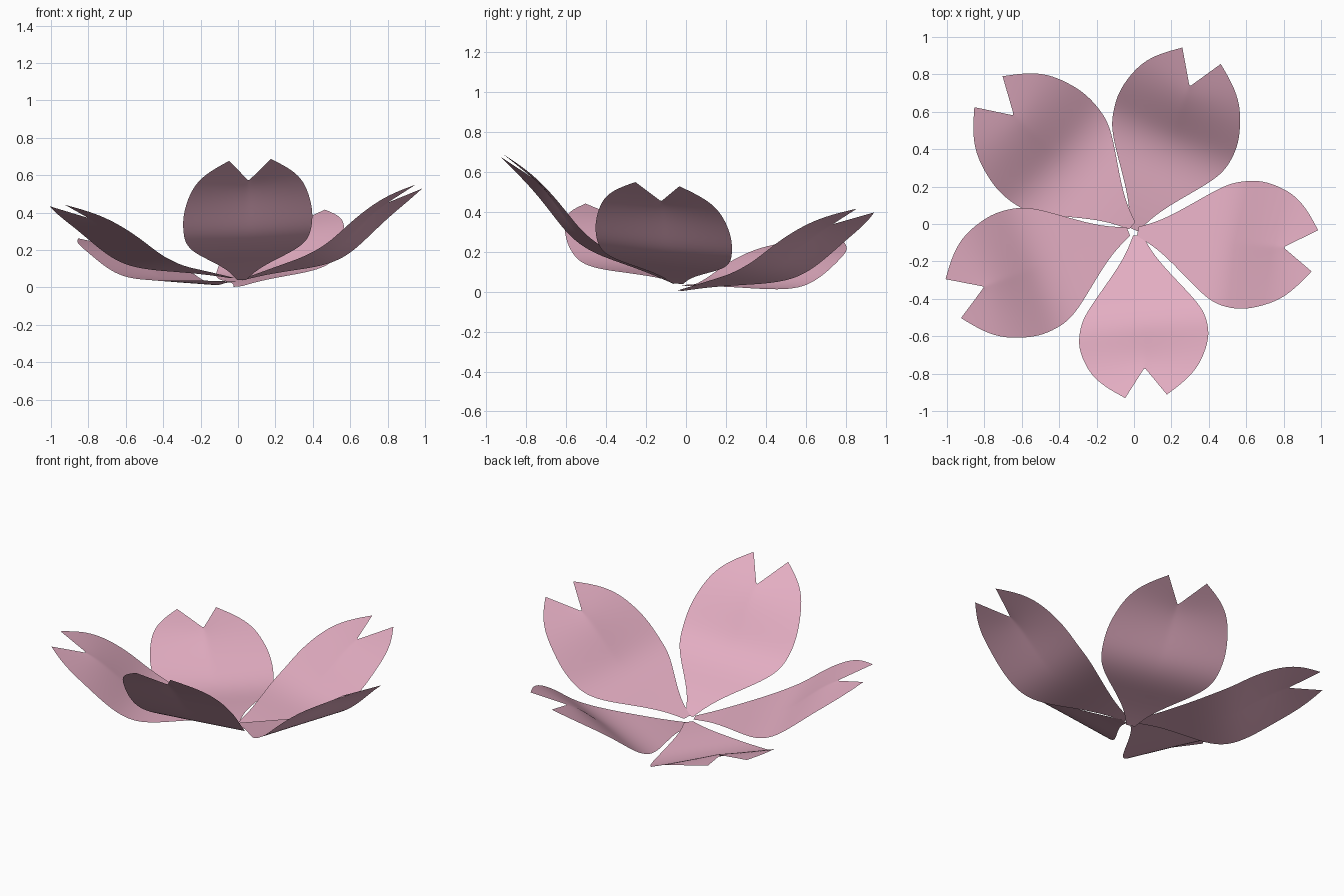
import bpy, math
from mathutils import Matrix, Vector

if "Cube" in bpy.data.objects:
    bpy.data.objects.remove(bpy.data.objects["Cube"])

pink = bpy.data.materials.new("petal_pink")
pink.diffuse_color = (0.77, 0.42, 0.54, 1)
pink.use_nodes = True
pink.node_tree.nodes["Principled BSDF"].inputs["Base Color"].default_value = pink.diffuse_color

# Petal rows: distance along petal, half width, lift away from the chord
ROWS = [(0.0, 0.025, 0.0), (0.12, 0.075, -0.022), (0.26, 0.18, -0.055),
        (0.36, 0.26, -0.080), (0.46, 0.325, -0.093), (0.56, 0.345, -0.085),
        (0.67, 0.35, -0.053), (0.79, 0.325, -0.020), (0.90, 0.285, 0.0),
        (0.99, 0.215, 0.008), (1.075, 0.112, 0.012)]
COLS = [-1, -0.75, -0.45, -0.1, 0, 0.1, 0.45, 0.75, 1]
NOTCH = 0.19


def petal(name, base, yaw, pitch, roll):
    rot = (Matrix.Translation(base)
           @ Matrix.Rotation(math.radians(yaw), 4, 'Z')
           @ Matrix.Rotation(math.radians(-pitch), 4, 'Y')
           @ Matrix.Rotation(math.radians(roll), 4, 'X'))
    verts, faces, n = [], [], len(COLS)
    for u, half, lift in ROWS:
        for s in COLS:
            # the end row is pulled in at the middle to form the notch
            pull = NOTCH * (1 - abs(s)) * (u / 1.075) ** 4
            verts.append(rot @ Vector((u - pull, s * half, lift)))
    for r in range(len(ROWS) - 1):
        for c in range(n - 1):
            a = r * n + c
            faces.append((a, a + n, a + n + 1, a + 1)
                         )
    mesh = bpy.data.meshes.new(name)
    mesh.from_pydata(verts, [], faces)
    mesh.materials.append(pink)
    mesh.update()
    if mesh.polygons[0].normal.z < 0:
        mesh.flip_normals()
    for p in mesh.polygons:
        p.use_smooth = True
    ob = bpy.data.objects.new(name, mesh)
    bpy.context.collection.objects.link(ob)
    sub = ob.modifiers.new("smooth", 'SUBSURF')
    sub.levels = sub.render_levels = 2
    sub.boundary_smooth = 'PRESERVE_CORNERS'


# Five petals, each with its own opening angle
petal("petal_front", (0.02, -0.06, 0.04), -87, 36, 3)
petal("petal_right", (0.02, -0.04, 0.04), -6.3, 27, -6)
petal("petal_back_right", (0.0, -0.03, 0.005), 68.7, 21.3, -5)
petal("petal_back_left", (-0.01, -0.01, 0.03), 137, 11.5, 3)
petal("petal_left", (-0.03, -0.04, 0.05), 201, 20.5, 2)
